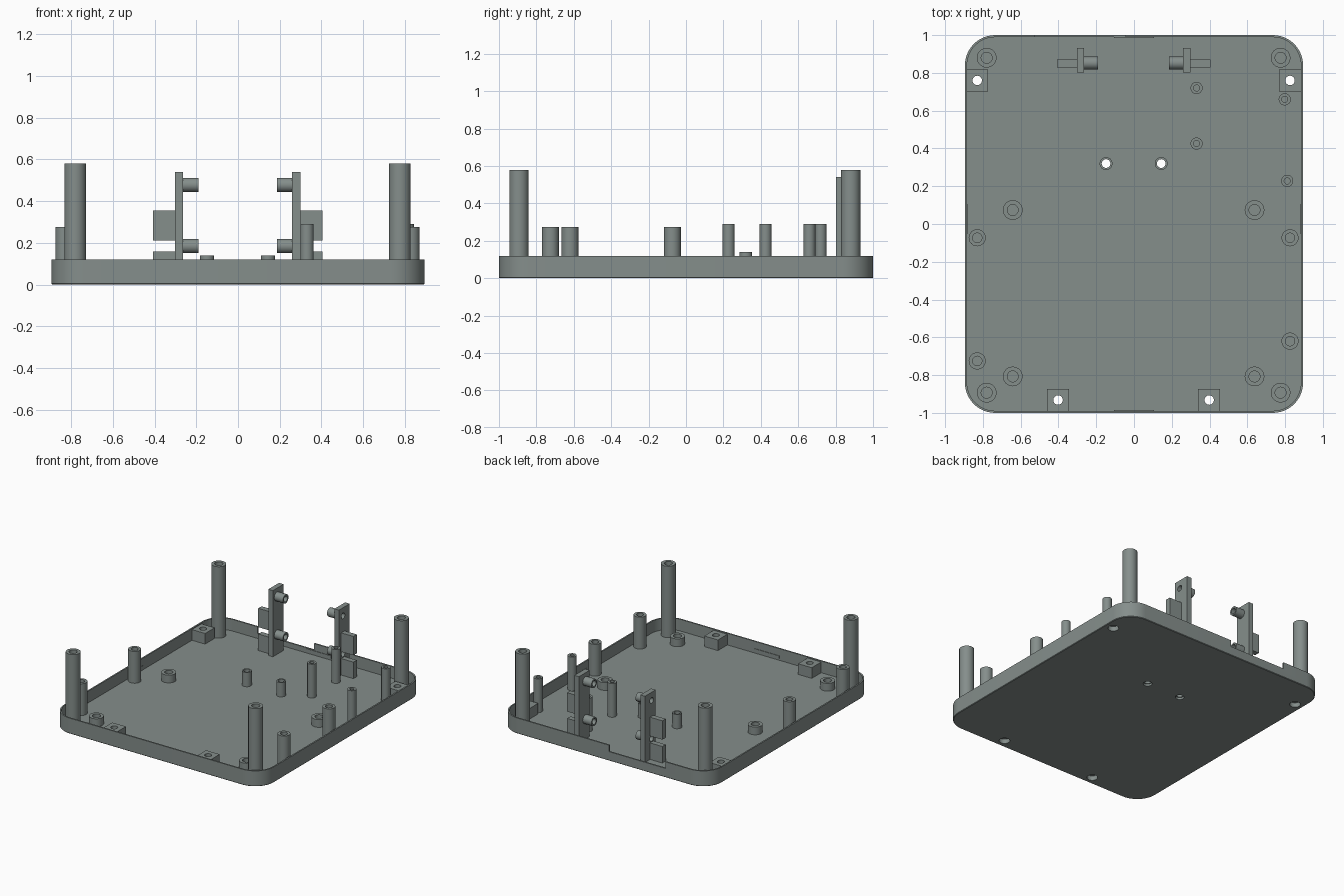
import bpy, bmesh, math
from mathutils import Matrix

if "Cube" in bpy.data.objects:
    bpy.data.objects.remove(bpy.data.objects["Cube"])

FLOOR, RIM = 0.03, 0.12
CX = -0.002  # inner fittings sit slightly left of centre

PLASTIC = bpy.data.materials.new("dark_plastic")
PLASTIC.diffuse_color = (0.234, 0.271, 0.26, 1)
PLASTIC.use_nodes = True
PLASTIC.node_tree.nodes["Principled BSDF"].inputs["Base Color"].default_value = PLASTIC.diffuse_color


def finish(bm, name):
    bmesh.ops.remove_doubles(bm, verts=bm.verts, dist=1e-5)
    bmesh.ops.recalc_face_normals(bm, faces=bm.faces)
    me = bpy.data.meshes.new(name)
    bm.to_mesh(me)
    bm.free()
    me.materials.append(PLASTIC)
    ob = bpy.data.objects.new(name, me)
    bpy.context.collection.objects.link(ob)
    return ob


def smooth(ob):
    bpy.ops.object.select_all(action='DESELECT')
    ob.select_set(True)
    bpy.context.view_layer.objects.active = ob
    bpy.ops.object.shade_smooth_by_angle(angle=math.radians(30))


def box(name, x0, x1, y0, y1, z0, z1):
    bm = bmesh.new()
    m = (Matrix.Translation(((x0 + x1) / 2, (y0 + y1) / 2, (z0 + z1) / 2))
         @ Matrix.Diagonal((abs(x1 - x0), y1 - y0, z1 - z0, 1)))
    bmesh.ops.create_cube(bm, size=1, matrix=m)
    return finish(bm, name)


def lathe(name, profile, loc, rot=None):
    """Spin a closed (radius, height) profile into a solid."""
    bm = bmesh.new()
    vs = [bm.verts.new((r, 0, z)) for r, z in profile]
    es = [bm.edges.new((vs[i], vs[(i + 1) % len(vs)])) for i in range(len(vs))
          if profile[i][0] or profile[(i + 1) % len(vs)][0]]
    bmesh.ops.spin(bm, geom=vs + es, cent=(0, 0, 0), axis=(0, 0, 1),
                   angle=2 * math.pi, steps=32, use_merge=False)
    m = Matrix.Translation(loc) @ (rot or Matrix())
    bmesh.ops.transform(bm, matrix=m, verts=bm.verts)
    ob = finish(bm, name)
    smooth(ob)
    return ob


def cut(ob, cutter):
    mod = ob.modifiers.new("cut", 'BOOLEAN')
    mod.operation, mod.solver, mod.object = 'DIFFERENCE', 'EXACT', cutter
    bpy.context.view_layer.objects.active = ob
    bpy.ops.object.modifier_apply(modifier=mod.name)


def post(name, x, y, r, hole, top):
    """Hollow screw post standing on the floor."""
    z0, zh = FLOOR - 0.005, FLOOR + 0.01
    lathe(name, [(0, z0), (r, z0), (r, top), (hole, top), (hole, zh), (0, zh)], (x, y, 0))


# tray: stacked rounded-rectangle loops, outside up and inside down
def loop(bm, inset, z, hx=0.895, hy=1.0, rad=0.16, n=12):
    r, out = rad - inset, []
    for k, (sx, sy) in enumerate([(1, 1), (-1, 1), (-1, -1), (1, -1)]):
        for i in range(n + 1):
            a = math.pi / 2 * (k + i / n)
            out.append(bm.verts.new((sx * (hx - rad) + r * math.cos(a),
                                     sy * (hy - rad) + r * math.sin(a), z)))
    return out


bm = bmesh.new()
loops = [loop(bm, i, z) for i, z in [(0.004, 0), (0, 0.004), (0, RIM),
                                     (0.011, RIM), (0.011, FLOOR)]]
for a, b in zip(loops, loops[1:]):
    for i in range(len(a)):
        j = (i + 1) % len(a)
        bm.faces.new((a[i], a[j], b[j], b[i]))
bm.faces.new(loops[0])
bm.faces.new(loops[-1])
tray = finish(bm, "tray")

cutters = []

# lowered stretch of the back wall
cutters.append(box("wall_notch_cutter", -0.525, -0.045, 0.95, 1.05, 0.07, 0.2))
cut(tray, cutters[-1])

# square screw blocks with countersunk through holes
for x, y in [(-0.83, 0.76), (0.826, 0.76), (-0.402, -0.932), (0.398, -0.932)]:
    block = box("screw_block", x - 0.058, x + 0.058, y - 0.058, y + 0.058, FLOOR - 0.005, 0.112)
    c = lathe("screw_cutter", [(0, -0.02), (0.038, -0.02), (0.038, 0.035), (0.025, 0.035),
                               (0.025, 0.2), (0, 0.2)], (x, y, 0))
    cut(tray, c)
    cut(block, c)
    cutters.append(c)

# pair of through-hole studs in the middle, countersunk below
for s in (-1, 1):
    p = (CX + s * 0.146, 0.32, 0)
    c = lathe("stud_cutter", [(0, -0.02), (0.031, -0.02), (0.031, 0.015), (0.023, 0.015),
                              (0.023, 0.2), (0, 0.2)], p)
    cut(tray, c)
    cutters.append(c)
    lathe("centre_stud", [(0.023, 0.02), (0.034, 0.02), (0.034, 0.14), (0.023, 0.14)], p)
smooth(tray)

# tall corner towers and short bosses
for s in (-1, 1):
    for y in (0.88, -0.893):
        post("corner_tower", CX + s * 0.778, y, 0.052, 0.029, 0.58)
    for y in (0.074, -0.807):
        post("short_boss", CX + s * 0.64, y, 0.052, 0.029, 0.09)

# medium and thin board posts
for x, y in [(-0.83, -0.073), (0.826, -0.073), (-0.83, -0.725), (0.826, -0.62)]:
    post("board_post", x, y, 0.045, 0.025, 0.275)
for x, y in [(0.331, 0.72), (0.331, 0.426), (0.798, 0.66), (0.811, 0.228)]:
    post("thin_post", x, y, 0.032, 0.016, 0.29)

# upright brackets with hollow pegs and rear fins
for s in (-1, 1):
    def bx(name, a, b, y0, y1, z0, z1):
        lo, hi = sorted((CX + s * a, CX + s * b))
        return box(name, lo, hi, y0, y1, z0, z1)
    plate = bx("bracket_plate", 0.262, 0.301, 0.802, 0.932, FLOOR - 0.005, 0.54)
    bx("bracket_upper_fin", 0.3, 0.406, 0.829, 0.87, 0.21, 0.355)
    bx("bracket_lower_fin", 0.3, 0.406, 0.829, 0.87, FLOOR - 0.005, 0.157)
    turn = Matrix.Rotation(-s * math.pi / 2, 4, 'Y')  # peg points inward
    for z in (0.477, 0.184):
        loc = (CX + s * 0.264, 0.852, z)
        c = lathe("peg_cutter", [(0, -0.06), (0.022, -0.06), (0.022, 0.1), (0, 0.1)], loc, turn)
        cut(plate, c)
        cutters.append(c)
        lathe("bracket_peg", [(0.022, 0), (0.034, 0), (0.034, 0.076), (0.022, 0.076)], loc, turn)

# slim snap ridges on the inside of the rim
for s in (-1, 1):
    y0, y1 = sorted((s * 0.985, s * 0.995))
    box("snap_ridge", -0.105, 0.105, y0, y1, 0.045, 0.065)
    x0, x1 = sorted((s * 0.88, s * 0.89))
    box("snap_ridge", x0, x1, -0.05, 0.103, 0.045, 0.065)

for c in cutters:
    bpy.data.objects.remove(c, do_unlink=True)
